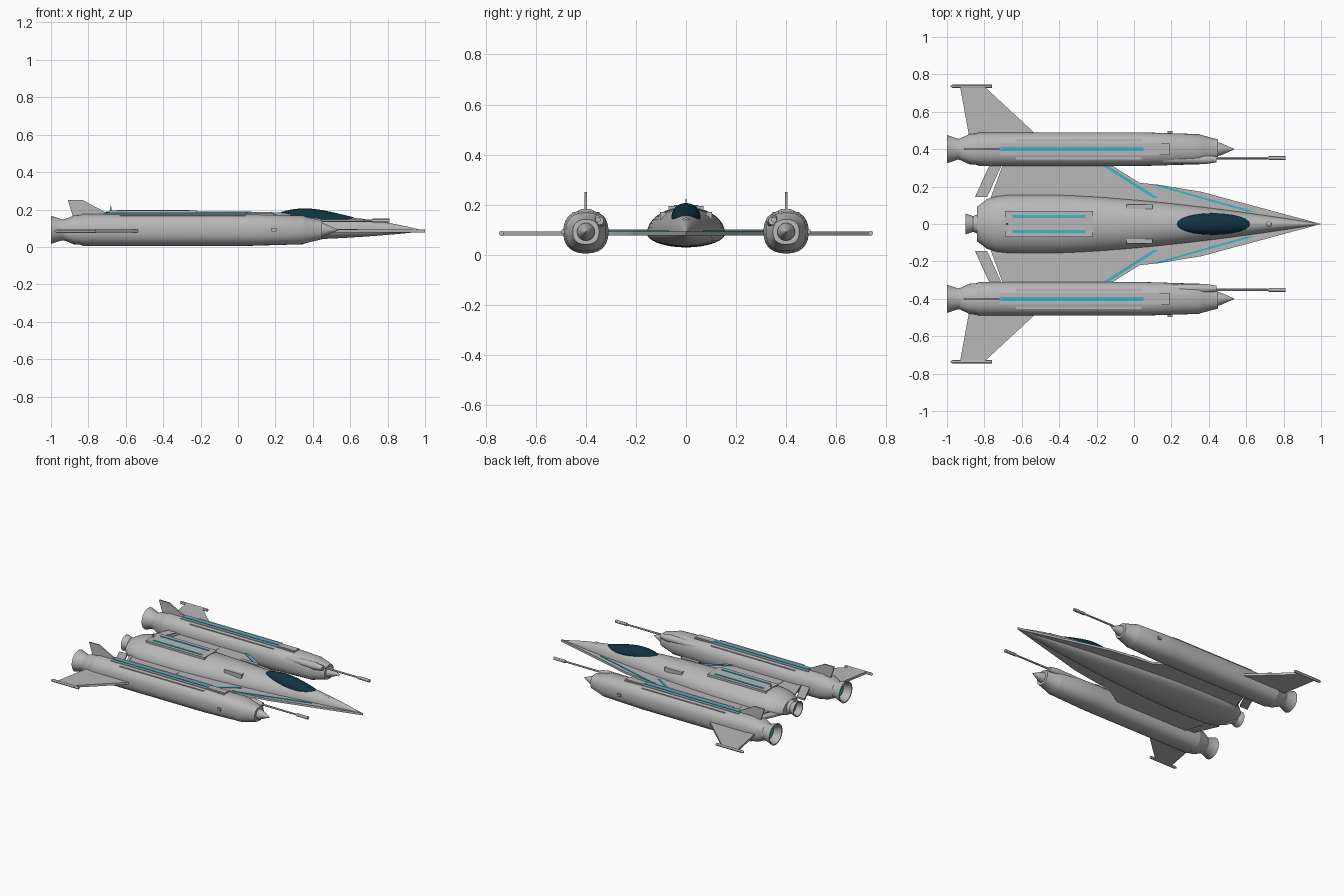
import bpy, bmesh, math

cube = bpy.data.objects.get("Cube")
if cube:
    bpy.data.objects.remove(cube)


def material(name, *rgb):
    m = bpy.data.materials.new(name)
    m.use_nodes = True
    m.diffuse_color = (*rgb, 1)
    m.node_tree.nodes["Principled BSDF"].inputs["Base Color"].default_value = (*rgb, 1)
    return m


GREY = material("hull grey", 0.48, 0.48, 0.48)
CYAN = material("glow cyan", 0.05, 0.46, 0.6)
GLASS = material("dark blue glass", 0.005, 0.033, 0.055)
made = []


def finish(name, bm, *materials):
    bmesh.ops.recalc_face_normals(bm, faces=bm.faces)
    mesh = bpy.data.meshes.new(name)
    bm.to_mesh(mesh)
    bm.free()
    for m in materials:
        mesh.materials.append(m)
    ob = bpy.data.objects.new(name, mesh)
    bpy.context.collection.objects.link(ob)
    made.append(ob)


def join_rings(bm, rings):
    """Bridge equal rings of vertices and close both ends; return the first cap."""
    count = len(rings[0])
    for a, b in zip(rings, rings[1:]):
        for i in range(count):
            j = (i + 1) % count
            bm.faces.new((a[i], a[j], b[j], b[i]))
    bm.faces.new(rings[-1])
    return bm.faces.new(rings[0])


def loft(name, stations, main, y=0, z=0, power=2, sides=32, rear=GREY):
    """Skin rounded sections (x, half width, height above, depth below, lift)."""
    bm = bmesh.new()
    rings = []
    for x, wide, up, down, lift in stations:
        ring = []
        for i in range(sides):
            angle = math.tau * (i + 0.5) / sides
            c, s = math.cos(angle), math.sin(angle)
            dy = math.copysign(abs(c) ** (2 / power), c) * wide
            dz = math.copysign(abs(s) ** (2 / power), s) * (up if s > 0 else down)
            ring.append(bm.verts.new((x, y + dy, z + lift + dz)))
        rings.append(ring)
    cap = join_rings(bm, rings)
    if rear != main:
        cap.material_index = 1
    finish(name, bm, main, rear)


def turned(name, profile, y, z, stretch=1, power=2, sides=24, rear=GREY):
    """Turn a profile of (x, radius) about an axis parallel to x."""
    stations = [(x, r * stretch, r, r, 0) for x, r in profile]
    loft(name, stations, GREY, y, z, power, sides, rear)


def prism(name, outline, low, high, main=GREY, upright=False):
    """Extrude an outline drawn in plan, or in side elevation when upright."""
    bm = bmesh.new()
    rings = [[bm.verts.new((a, d, b) if upright else (a, b, d)) for a, b in outline]
             for d in (low, high)]
    join_rings(bm, rings)
    finish(name, bm, main)


def box(name, start, end, y, half, top, main=GREY, depth=0.03):
    outline = [(start, y - half), (end, y - half), (end, y + half), (start, y + half)]
    prism(name, outline, top - depth, top, main)


# Fuselage section rule: a long pointed nose and a blunt tail
HULL_Z = 0.085


def hull(x):
    nose = max(x + 0.45, 0) / 1.45
    tail = 1 - 0.16 * (max(-0.45 - x, 0) / 0.34) ** 7
    return [size * tail * (1 - nose ** bend) + 0.001
            for size, bend in ((0.155, 1.5), (0.105, 3.6), (0.055, 3))]


STEPS = 36
hull_xs = [-0.84 + 1.84 * i / STEPS for i in range(STEPS + 1)]
loft("fuselage", [(x, *hull(x), 0) for x in hull_xs], GREY, z=HULL_Z, sides=40)


# Canopy bubble seated on the fuselage skin
def canopy_station(angle):
    s = math.sin(angle)
    x, wide = 0.425 - 0.195 * math.cos(angle), 0.058 * s
    hull_wide, hull_up, _ = hull(x)
    seat = hull_up * math.sqrt(1 - (wide / hull_wide) ** 2)
    return x, wide, 0.05 * s * s + 0.002, 0.015, seat


loft("canopy", [canopy_station(math.pi * i / STEPS) for i in range(1, STEPS)],
     GLASS, z=HULL_Z, rear=GLASS)

# Nose sensor, tail nozzle, dorsal panel and aerial
ball = [math.pi * i / 8 for i in range(1, 8)]
turned("nose_sensor", [(0.72 - 0.018 * math.cos(a), 0.018 * math.sin(a)) for a in ball],
       0, 0.13)
turned("tail_nozzle", [(-0.86, 0.035), (-0.9, 0.05), (-0.9, 0.056), (-0.86, 0.042),
                       (-0.82, 0.06)], 0, 0.095, rear=CYAN)
box("dorsal_panel", -0.69, -0.22, 0, 0.07, 0.194)
prism("aerial", [(-0.69, 0.17), (-0.67, 0.17), (-0.68, 0.225)], -0.002, 0.002, GREY, True)

WING_LOW, WING_TOP = 0.076, 0.092
POD_Z = 0.091

for s, side in ((1, "port"), (-1, "starboard")):
    pod_y = s * 0.4

    def plan(name, outline, low=WING_LOW, high=WING_TOP, main=GREY):
        prism(f"{side}_{name}", [(x, s * y) for x, y in outline], low, high, main)

    def strip(name, start, end, width, main=GREY, raised=0.004):
        """Slanted plate on the wing, its width measured along x."""
        (a, b), (c, d) = start, end
        outline = [(a, b), (c, d), (c + width, d), (a + width, b)]
        plan(name, outline, WING_TOP - 0.005, WING_TOP + raised, main)

    # Wing with flap, panel and glowing seams
    plan("wing", [(1, 0), (0.36, 0.172), (0.13, 0.21), (0.03, 0.22), (-0.13, 0.32),
                  (-0.7, 0.32), (-0.76, 0.12), (-0.76, 0)])
    strip("flap", (-0.85, 0.145), (-0.77, 0.32), 0.065, raised=0.008)
    strip("flap_hinge", (-0.77, 0.13), (-0.7, 0.32), 0.02)
    strip("wing_panel", (-0.57, 0.18), (-0.57, 0.3), 0.22, raised=0.002)
    strip("wing_seam", (-0.165, 0.31), (0.1, 0.14), 0.028, CYAN)
    strip("nose_seam", (0.1, 0.208), (0.6, 0.068), 0.04, CYAN)

    # Fuselage lights and vents
    box(f"{side}_dorsal_light", -0.65, -0.26, s * 0.04, 0.007, 0.198, CYAN)
    box(f"{side}_hull_vent", -0.04, 0.1, s * 0.092, 0.012, 0.17)

    # Engine pod with hollow nozzle and nose spike
    turned(f"{side}_pod_nozzle", [(-0.95, 0.046), (-1, 0.068), (-1, 0.076), (-0.94, 0.056),
                                  (-0.92, 0.06)], pod_y, POD_Z, rear=CYAN)
    turned(f"{side}_pod", [(-0.93, 0.055), (-0.88, 0.077), (-0.84, 0.08), (-0.83, 0.086),
                           (0.05, 0.086), (0.35, 0.077), (0.36, 0.072), (0.45, 0.05)],
           pod_y, POD_Z, stretch=1.05, power=2.4, sides=32)
    turned(f"{side}_pod_spike", [(0.44, 0.036), (0.46, 0.035), (0.535, 0.002)], pod_y, POD_Z)

    # Raised pod details
    box(f"{side}_pod_panel", -0.72, 0.19, pod_y, 0.03, 0.179)
    box(f"{side}_pod_hatch", 0.05, 0.19, pod_y, 0.022, 0.182)
    box(f"{side}_pod_light", -0.72, 0.05, pod_y, 0.011, 0.183, CYAN)
    for edge in (-1, 1):
        box(f"{side}_pod_ridge", -0.63, 0.04, pod_y + edge * 0.048, 0.006, 0.171)
    box(f"{side}_pod_peg", 0.18, 0.205, s * 0.485, 0.012, 0.1, depth=0.018)

    # Fins and tip rod
    prism(f"{side}_upright_fin", [(-0.91, 0.25), (-0.83, 0.25), (-0.67, 0.165), (-0.88, 0.155)],
          pod_y - 0.005, pod_y + 0.005, GREY, True)
    plan("side_fin", [(-0.93, 0.735), (-0.8, 0.735), (-0.53, 0.485), (-0.53, 0.46),
                      (-0.88, 0.46)])
    turned(f"{side}_tip_rod", [(-0.98, 0.004), (-0.97, 0.01), (-0.76, 0.01)],
           s * 0.737, HULL_Z, sides=12)

    # Cannon and its housing
    turned(f"{side}_cannon_housing", [(0.08, 0.006), (0.16, 0.022), (0.38, 0.025),
                                      (0.44, 0.016)], s * 0.345, 0.135)
    turned(f"{side}_cannon", [(0.42, 0.007), (0.72, 0.006), (0.72, 0.011), (0.81, 0.011)],
           s * 0.352, 0.14, sides=12)

# Smooth shading with crisp edges
bpy.ops.object.select_all(action="DESELECT")
for ob in made:
    ob.select_set(True)
bpy.context.view_layer.objects.active = made[0]
bpy.ops.object.shade_smooth_by_angle(angle=math.radians(30))
